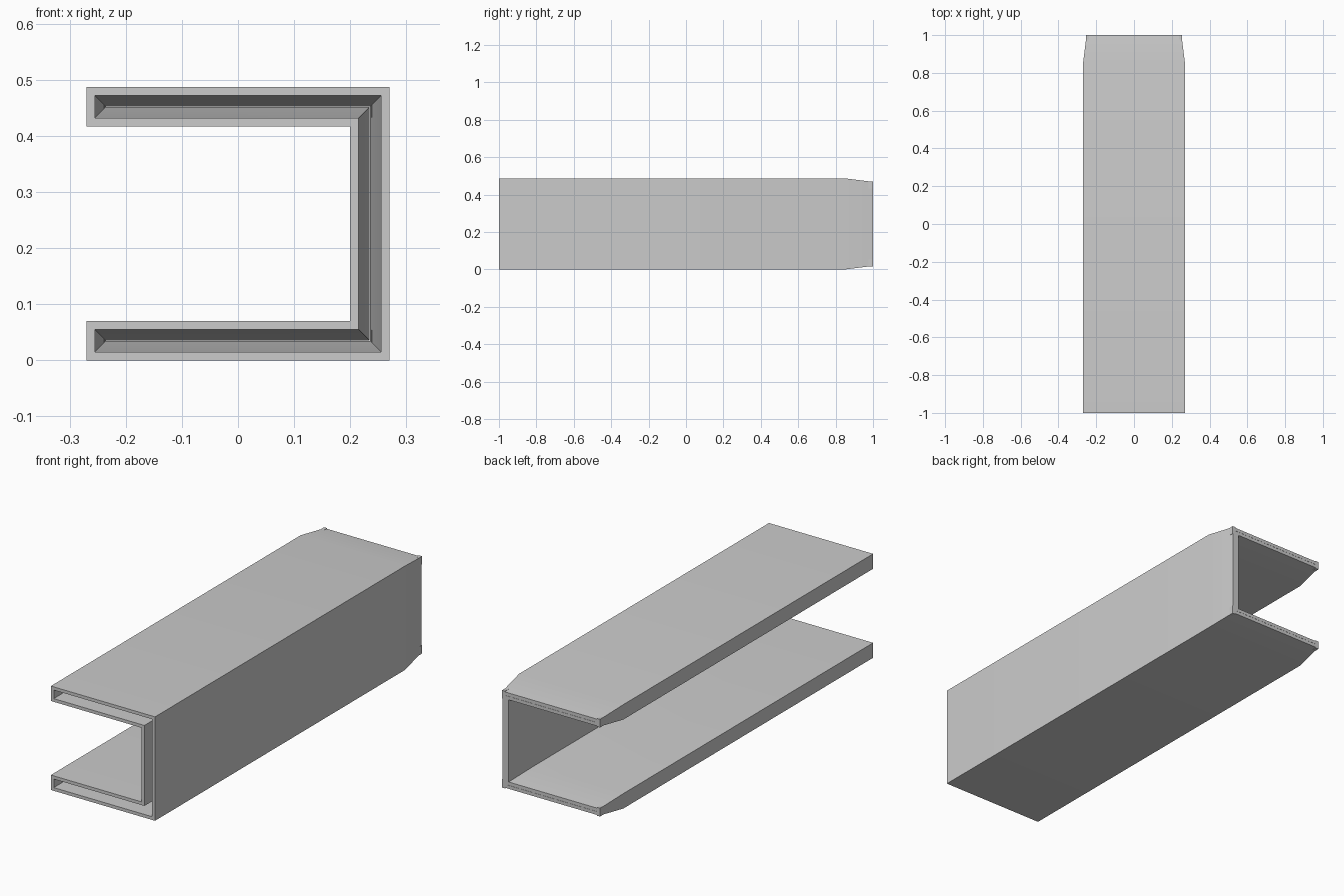
import bpy
import bmesh
import math
from mathutils import Vector

default = bpy.data.objects.get("Cube")
if default:
    bpy.data.objects.remove(default, do_unlink=True)

grey = bpy.data.materials.new("light grey")
grey.use_nodes = True
colour = (0.6, 0.6, 0.6, 1)
grey.diffuse_color = colour
grey.node_tree.nodes["Principled BSDF"].inputs["Base Color"].default_value = colour

W, H, ARM, WALL = 0.27, 0.487, 0.07, 0.015
BEND = 0.85      # where the walls begin to pinch together
TUCK = 0.019     # inset of the outer skin at the pinched end

# C-shaped cross-section, counter-clockwise in x and z
profile = [Vector(p) for p in (
    (-W, 0), (W, 0), (W, H), (-W, H),
    (-W, H - ARM), (W - ARM, H - ARM), (W - ARM, ARM), (-W, ARM))]


def inset(distance):
    """Move every edge of the profile inwards with mitred corners."""
    result = []
    for i, p in enumerate(profile):
        a = (p - profile[i - 1]).normalized()
        b = (profile[(i + 1) % len(profile)] - p).normalized()
        result.append(p + distance * Vector((-a.y - b.y, a.x + b.x)))
    return result


def finish(bm, name):
    bmesh.ops.recalc_face_normals(bm, faces=bm.faces)
    mesh = bpy.data.meshes.new(name)
    bm.to_mesh(mesh)
    bm.free()
    mesh.materials.append(grey)
    obj = bpy.data.objects.new(name, mesh)
    bpy.context.collection.objects.link(obj)
    return obj


# Hollow channel: outer skin to the pinched end, rim, cavity back to the mouth
bm = bmesh.new()
stations = [(-1, 0), (BEND, 0), (1, TUCK), (1, ARM / 2 - 0.0003),
            (BEND, WALL), (-1, WALL)]
loops = [[bm.verts.new((p.x, y, p.y)) for p in inset(d)] for y, d in stations]
n = len(profile)
for k, loop in enumerate(loops):
    after = loops[(k + 1) % len(loops)]
    for i in range(n):
        j = (i + 1) % n
        bm.faces.new((loop[i], loop[j], after[j], after[i]))
channel = finish(bm, "channel")
bpy.context.view_layer.objects.active = channel
channel.select_set(True)
bpy.ops.object.shade_smooth_by_angle(angle=math.radians(30))

# Small nubs on the corners of the pinched end
bm = bmesh.new()
for side in (-1, 1):
    for z in (ARM / 2, H - ARM / 2):
        made = bmesh.ops.create_cube(bm, size=1)["verts"]
        bmesh.ops.scale(bm, vec=(0.016, 0.024, 0.039), verts=made)
        bmesh.ops.translate(bm, vec=(side * (W - 0.024), 0.988, z), verts=made)
finish(bm, "corner_nubs")
